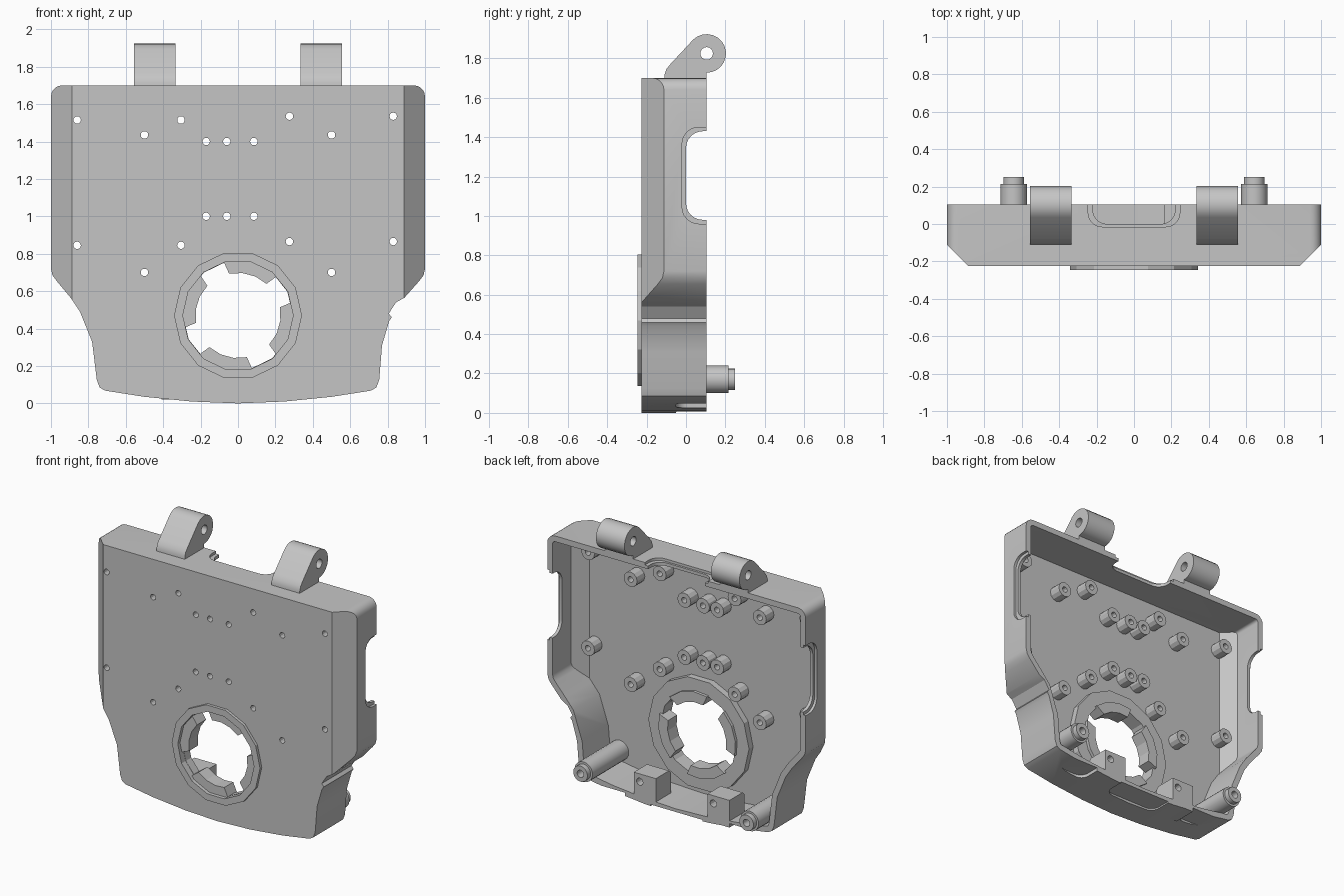
import bpy, bmesh, math
from mathutils import Vector

if "Cube" in bpy.data.objects:
    bpy.data.objects.remove(bpy.data.objects["Cube"], do_unlink=True)

grey = bpy.data.materials.new("light grey plastic")
grey.use_nodes = True
colour = (0.56, 0.56, 0.56, 1)
grey.diffuse_color = colour
grey.node_tree.nodes["Principled BSDF"].inputs["Base Color"].default_value = colour

FRONT, PLATE_BACK, RIM, WALL = -0.225, -0.185, 0.105, 0.04


def finish(bm, name):
    bmesh.ops.recalc_face_normals(bm, faces=bm.faces)
    mesh = bpy.data.meshes.new(name)
    bm.to_mesh(mesh)
    bm.free()
    mesh.materials.append(grey)
    ob = bpy.data.objects.new(name, mesh)
    bpy.context.collection.objects.link(ob)
    return ob


def place(axis, u, v, t):
    return {"x": (t, u, v), "y": (u, t, v), "z": (u, v, t)}[axis]


def prism(name, pts, axis, lo, hi, chamfer_x=None):
    """Extrude a closed profile along an axis; optionally slice the front side corners."""
    bm = bmesh.new()
    a = [bm.verts.new(place(axis, u, v, lo)) for u, v in pts]
    b = [bm.verts.new(place(axis, u, v, hi)) for u, v in pts]
    bm.faces.new(a)
    bm.faces.new(b[::-1])
    for i in range(len(pts)):
        j = (i + 1) % len(pts)
        bm.faces.new((a[i], b[i], b[j], a[j]))
    if chamfer_x:
        for s in (-1, 1):
            geom = bm.verts[:] + bm.edges[:] + bm.faces[:]
            cut_geom = bmesh.ops.bisect_plane(
                bm, geom=geom, plane_co=(s * chamfer_x, -0.112, 0),
                plane_no=(s, -1, 0), clear_outer=True)["geom_cut"]
            edges = [e for e in cut_geom if isinstance(e, bmesh.types.BMEdge)]
            bmesh.ops.holes_fill(bm, edges=edges, sides=0)
    return finish(bm, name)


def arc(cx, cy, r, start, end, n):
    return [(cx + r * math.cos(math.radians(start + (end - start) * i / n)),
             cy + r * math.sin(math.radians(start + (end - start) * i / n)))
            for i in range(n + 1)]


def circle(cx, cy, r, n=20, turn=0):
    return arc(cx, cy, r, turn, turn + 360, n)[:-1]


def tube(name, x, z, r, hole, y0, y1, n=20, smooth=True):
    """Hollow cylinder along y."""
    bm = bmesh.new()
    rings = [[bm.verts.new((u, y, v)) for u, v in circle(x, z, rad, n)]
             for rad, y in ((r, y0), (r, y1), (hole, y1), (hole, y0))]
    for k in range(4):
        p, q = rings[k], rings[(k + 1) % 4]
        for i in range(n):
            j = (i + 1) % n
            bm.faces.new((p[i], p[j], q[j], q[i]))
    ob = finish(bm, name)
    if smooth:
        soften(ob)
    return ob


def soften(ob):
    bpy.ops.object.select_all(action="DESELECT")
    ob.select_set(True)
    bpy.context.view_layer.objects.active = ob
    bpy.ops.object.shade_smooth_by_angle(angle=math.radians(24))


def cut(target, cutter):
    """Subtract the cutter and discard it."""
    cutter.hide_render = True
    mod = target.modifiers.new("cut", "BOOLEAN")
    mod.operation, mod.solver, mod.object = "DIFFERENCE", "EXACT", cutter
    bpy.ops.object.select_all(action="DESELECT")
    bpy.context.view_layer.objects.active = target
    bpy.ops.object.modifier_apply(modifier=mod.name)
    bpy.data.objects.remove(cutter, do_unlink=True)


def inset(pts, d):
    """Offset a counter-clockwise outline inwards."""
    out = []
    for i, p in enumerate(pts):
        p, a, b = Vector(p), Vector(pts[i - 1]), Vector(pts[(i + 1) % len(pts)])
        e, f = (p - a).normalized(), (b - p).normalized()
        n, m = Vector((-e.y, e.x)), Vector((-f.y, f.x))
        q = p + (n + m) * (d / (1 + n.dot(m)))
        out.append((q.x, q.y))
    return out


def mirrored(pts):
    return [(-u, v) for u, v in reversed(pts)]


# Shell outline, counter-clockwise from the bottom centre
bottom = [(0.0, 0.0), (0.25, 0.01), (0.5, 0.035), (0.71, 0.068), (0.74, 0.085), (0.755, 0.125)]
flank = [(0.78, 0.33), (0.845, 0.49), (0.895, 0.565)]
latch_flank = [(0.77, 0.31), (0.808, 0.44), (0.822, 0.46), (0.806, 0.48), (0.845, 0.54), (0.89, 0.565)]
upper = [(0.97, 0.655), (0.992, 0.685), (1.0, 0.72)] + arc(0.94, 1.64, 0.06, 0, 90, 5)
left_side = mirrored(bottom[1:] + flank + upper)
outer = bottom + latch_flank + upper + left_side
inner = inset(bottom + [(0.77, 0.31), (0.835, 0.5), (0.89, 0.565)] + upper + left_side, WALL)

shell = prism("housing_shell", outer, "y", FRONT, RIM, 1.0)
cut(shell, prism("cavity", inner, "y", PLATE_BACK, 0.3, 0.95))


# Stepped notches in the side walls and the top wall
def notch(centre, half, depth, r):
    return ([(centre - half, 0.3)] + arc(centre - half + r, depth + r, r, 180, 270, 6)
            + arc(centre + half - r, depth + r, r, 270, 360, 6) + [(centre + half, 0.3)])


def swap(pts):
    return [(v, u) for u, v in pts]


for s in (-1, 1):
    for half, depth, x0 in ((0.225, 0.0, 0.9), (0.245, -0.02, 0.982)):
        lo, hi = sorted((s * x0, s * 1.1))
        cut(shell, prism("side_notch", swap(notch(1.205, half, depth, 0.085)), "x", lo, hi))
for half, depth, z0 in ((0.22, 0.0, 1.6), (0.245, -0.015, 1.682)):
    cut(shell, prism("top_notch", notch(0, half, depth, 0.075), "z", z0, 1.8))

# Recesses in the underside of the bottom wall
for x, half, top in ((-0.5, 0.1, 0.048), (0.0, 0.2, 0.018), (0.5, 0.1, 0.048)):
    cut(shell, prism("underside_recess", notch(x, half, -0.05, 0.06), "z", -0.1, top))

# Round opening with collar and bayonet tabs
RING_Z = 0.47
cut(shell, prism("opening", circle(0, RING_Z, 0.31, 14), "y", -0.3, -0.1))
tube("front_ring", 0, RING_Z, 0.342, 0.295, -0.245, -0.15, 14, smooth=False)
tube("rear_collar", 0, RING_Z, 0.39, 0.293, -0.2, -0.14, 14, smooth=False)
for k, mid in enumerate((75, 163, 255, 344)):
    tab = (arc(0, RING_Z, 0.3, mid - 30, mid + 30, 3)
           + arc(0, RING_Z, 0.228, mid + 27, mid - 27, 3))
    prism(f"bayonet_tab_{k + 1}", tab, "y", -0.22, -0.12)

# Screw holes with standoffs behind the plate
screws = [(x, z) for z in (1.4, 1.0) for x in (-0.17, -0.06, 0.085)]
screws += [(x, z) for z in (1.515, 0.845) for x in (-0.86, -0.305)]
screws += [(x, z) for z in (1.535, 0.865) for x in (0.275, 0.83)]
screws += [(x, z) for z in (1.435, 0.7) for x in (-0.5, 0.5)]
for k, (x, z) in enumerate(screws):
    cut(shell, prism("screw_hole", circle(x, z, 0.02, 12), "y", -0.3, -0.1))
    tube(f"standoff_{k + 1}", x, z, 0.052, 0.02, -0.2, -0.1, 12)
soften(shell)

for s, side in ((-1, "right"), (1, "left")):
    # Stepped guide pegs
    tube(f"{side}_guide_peg", s * 0.643, 0.17, 0.07, 0.025, -0.2, 0.215)
    tube(f"{side}_peg_tip", s * 0.643, 0.17, 0.055, 0.025, 0.2, 0.25)

    # Mounting blocks on the bottom wall
    x = 0.245 if s > 0 else -0.325
    profile = [(-0.06, 0.02), (RIM, 0.02), (RIM, 0.21), (-0.04, 0.21), (-0.06, 0.19)]
    block = prism(f"{side}_mounting_block", profile, "x", x - 0.085, x + 0.085)
    cut(block, prism("block_hole", circle(x + 0.04, 0.155, 0.025, 12), "y", -0.2, 0.3))

    # Hinge lugs on the top wall
    lug = ([(-0.11, 1.68), (-0.11, 1.715), (-0.1, 1.745), (-0.08, 1.77)]
           + arc(0.105, 1.825, 0.098, 135, -90, 14) + [(0.105, 1.68)])
    x = s * 0.445
    hinge = prism(f"{side}_hinge_lug", lug, "x", x - 0.11, x + 0.11)
    cut(hinge, prism("hinge_hole", circle(0.105, 1.825, 0.032, 16), "x", x - 0.2, x + 0.2))
    soften(hinge)
